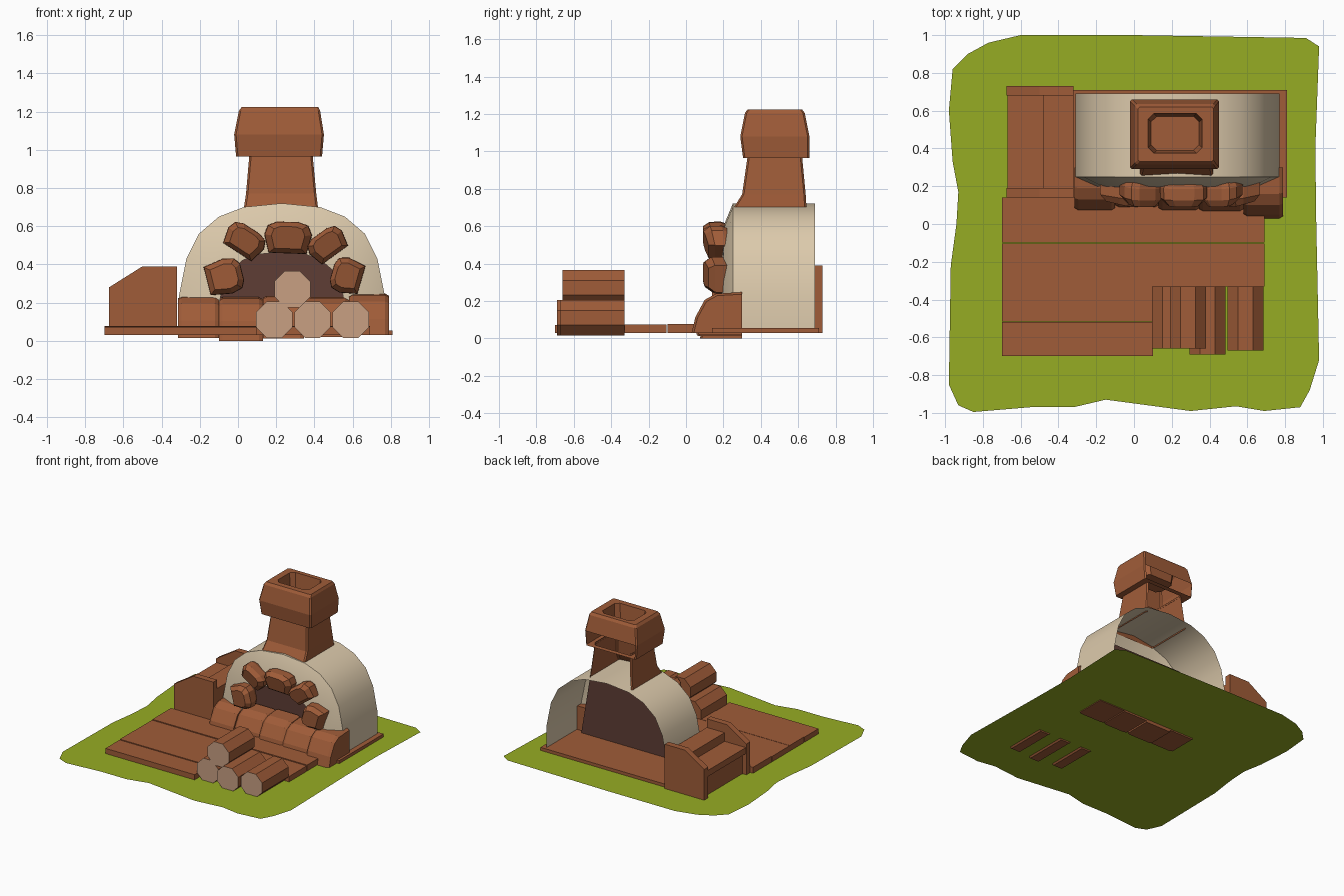
import bpy, bmesh, math, random
from mathutils import Matrix, Vector

if "Cube" in bpy.data.objects:
    bpy.data.objects.remove(bpy.data.objects["Cube"])
random.seed(4)

def mat(name, rgb):
    m = bpy.data.materials.new(name)
    m.diffuse_color = (*rgb, 1)
    m.use_nodes = True
    m.node_tree.nodes["Principled BSDF"].inputs["Base Color"].default_value = m.diffuse_color
    return m

BROWN = mat("clay_brown", (0.35, 0.107, 0.04))
GREEN = mat("grass_green", (0.305, 0.413, 0.017))
CREAM = mat("plaster_cream", (0.72, 0.59, 0.41))
MAROON = mat("soot_maroon", (0.114, 0.048, 0.036))
TAN = mat("cut_wood_tan", (0.58, 0.35, 0.225))

def finish(name, bm, *mats):
    bmesh.ops.recalc_face_normals(bm, faces=bm.faces)
    me = bpy.data.meshes.new(name)
    bm.to_mesh(me)
    bm.free()
    ob = bpy.data.objects.new(name, me)
    bpy.context.collection.objects.link(ob)
    for m in mats:
        me.materials.append(m)
    return ob

def loft(rings, start=True, end=True, closed=True):
    """Skin a list of equal-length point rings."""
    bm = bmesh.new()
    vs = [[bm.verts.new(p) for p in r] for r in rings]
    n = len(rings[0])
    for a, b in zip(vs, vs[1:]):
        for i in range(n if closed else n - 1):
            j = (i + 1) % n
            bm.faces.new((a[i], a[j], b[j], b[i]))
    if start:
        bm.faces.new(vs[0])
    if end:
        bm.faces.new(vs[-1])
    return bm

def box(name, x0, x1, y0, y1, z0, z1, m=BROWN):
    return finish(name, loft([[(x0, y0, z), (x1, y0, z), (x1, y1, z), (x0, y1, z)] for z in (z0, z1)]), m)

def smooth(ob, deg):
    bpy.ops.object.select_all(action='DESELECT')
    bpy.context.view_layer.objects.active = ob
    ob.select_set(True)
    bpy.ops.object.shade_smooth_by_angle(angle=math.radians(deg))

# grass patch
outline = [(-.98, -.85), (-.93, -.96), (-.85, -.995), (-.55, -.97), (-.32, -.97), (-.15, -.93), (.3, -.99),
           (.54, -.965), (.69, -.99), (.88, -.97), (.93, -.88), (.98, -.72), (.965, 0), (.96, .4), (.98, .94),
           (.91, .985), (0, 1), (-.6, 1), (-.77, .96), (-.88, .9), (-.96, .82), (-.98, .6), (-.96, .33),
           (-.93, .17), (-.94, 0), (-.97, -.22)]
bm = bmesh.new()
bm.faces.new([bm.verts.new((x, y, .026)) for x, y in outline])
finish("grass", bm, GREEN)

# terrace of slabs
for i, (y0, y1, x1, z) in enumerate([(-.70, -.52, .10, .072), (-.515, -.33, .10, .076),
                                     (-.33, -.104, .69, .074), (-.098, .14, .69, .078)]):
    box(f"terrace_slab_{i}", -.70, x1, y0, y1, .03, z)
box("oven_base", -.32, .81, .14, .71, .03, .055)

# oven shell, open at the back, with a bulging front ring
CX = .23
half = [(.54, .05), (.54, .23), (.50, .43), (.435, .56), (.33, .65), (.20, .70)]
arch = [(-x, z) for x, z in half] + [(0, .72)] + [(x, z) for x, z in reversed(half)]

def arch_ring(y, sx=1, sz=1):
    return [(CX + x * sx, y, .05 + (z - .05) * sz) for x, z in arch]

shell = finish("oven_shell", loft([arch_ring(.69), arch_ring(.25), arch_ring(.20, .80, .82),
                                   arch_ring(.19, .62, .62)], False, False, False), CREAM)
smooth(shell, 35)

# sooty wall inside the oven
bm = bmesh.new()
bm.faces.new([bm.verts.new((CX + x, .33, z)) for x, z in [(-.48, .05), (.48, .05), (.40, .53), (-.40, .53)]])
finish("firebox_wall", bm, MAROON)

# rounded sill stones
edges = [-.315, -.10, .13, .345, .58, .79]
drops = [.015, .0, .012, .02, .03]
sill = [(.03, 0), (.05, .11), (.10, .20), (.16, .232), (.30, .24), (.30, 0)]
for i, (x0, x1) in enumerate(zip(edges, edges[1:])):
    dy = [.03, .045, .03, .025, 0][i]
    k = [.97, .95, .98, .96, 1.03][i]
    rings = []
    for x, s in ((x0, .955), (x0 + .02, 1), (x1 - .02, 1), (x1, .955)):
        rings.append([(x, .30 - (.30 - y - dy) * s * (.27 / .27) if y < .3 else .30,
                       drops[i] if z == 0 else z * k * s) for y, z in sill])
    finish(f"sill_stone_{i}", loft(rings), BROWN)

# arch stones: chunky wedges, narrower towards the opening
stones = [(-.07, .335, 76, .19, .19), (.035, .525, 33, .22, .145), (.262, .54, 2, .25, .165),
          (.467, .505, -36, .21, .14), (.57, .34, -74, .19, .16)]
for i, (x, z, ang, w, h) in enumerate(stones):
    prof = [(-.40, -.5), (.40, -.5), (.5, .10), (.42, .40), (.22, .5), (-.24, .5), (-.43, .38), (-.5, .08)]
    rot = Matrix.Rotation(math.radians(-ang), 3, 'Y').inverted()
    rings = []
    for y, s in ((.235, .85), (.20, 1), (.14, .98), (.105, .70)):
        rings.append([Vector((x, y, z)) + rot @ Vector((px * w * s, -.03 * pz, pz * h * s)) for px, pz in prof])
    finish(f"arch_stone_{i}", loft(rings), BROWN)

# chimney: stem and hollow cap, both open at the back
def rect(x0, x1, y0, y1, z, c=.01):
    return [(x0 + c, y0, z), (x1 - c, y0, z), (x1, y0 + c, z), (x1, y1 - c, z),
            (x1 - c, y1, z), (x0 + c, y1, z), (x0, y1 - c, z), (x0, y0 + c, z)]

def open_back(bm, zmax):
    bmesh.ops.recalc_face_normals(bm, faces=bm.faces)
    bm.normal_update()
    gone = [f for f in bm.faces if f.normal.y > .85 and f.calc_center_median().y > .59
            and f.calc_center_median().z < zmax]
    bmesh.ops.delete(bm, geom=gone, context='FACES')

bm = loft([rect(.03, .42, .25, .645, .69), rect(.042, .41, .30, .64, .77), rect(.06, .39, .33, .62, .98)],
          False, False)
open_back(bm, 1)
finish("chimney_stem", bm, BROWN)
bm = loft([rect(.06, .39, .33, .62, .965), rect(-.01, .44, .305, .66, .965), rect(-.02, .45, .29, .66, 1.08),
           rect(.005, .43, .315, .635, 1.205), rect(.02, .42, .33, .62, 1.225),
           rect(.075, .36, .375, .585, 1.225, .03), rect(.09, .345, .39, .57, 1.08, .03)], False, True)
open_back(bm, 1.12)
finish("chimney_cap", bm, BROWN)

# side bench: two cut-corner end panels with stepped shelves between
panel = [(-.675, .03), (-.32, .03), (-.32, .39), (-.50, .39), (-.675, .28)]
for i, (y0, y1) in enumerate([(.14, .19), (.68, .73)]):
    finish(f"bench_panel_{i}", loft([[(x, y, z) for x, z in panel] for y in (y0, y1)]), BROWN)
box("bench_seat", -.67, -.32, .19, .68, .20, .25)
box("bench_back", -.48, -.32, .19, .68, .25, .32)
box("bench_front", -.64, -.61, .19, .68, .03, .20)

# stacked logs with pale cut ends
for i, (x, z, y0, y1) in enumerate([(.19, .11, -.66, -.33), (.39, .11, -.69, -.33), (.59, .11, -.67, -.33),
                                    (.285, .27, -.66, -.33)]):
    r = .095 / math.cos(math.pi / 8)
    ring = [(x + r * math.cos(math.pi / 8 + k * math.pi / 4), z + r * math.sin(math.pi / 8 + k * math.pi / 4))
            for k in range(8)]
    ob = finish(f"log_{i}", loft([[(a, y, b) for a, b in ring] for y in (y0, y1)]), BROWN, TAN)
    for p in ob.data.polygons:
        p.material_index = 1 if p.normal.y < -.9 else 0
